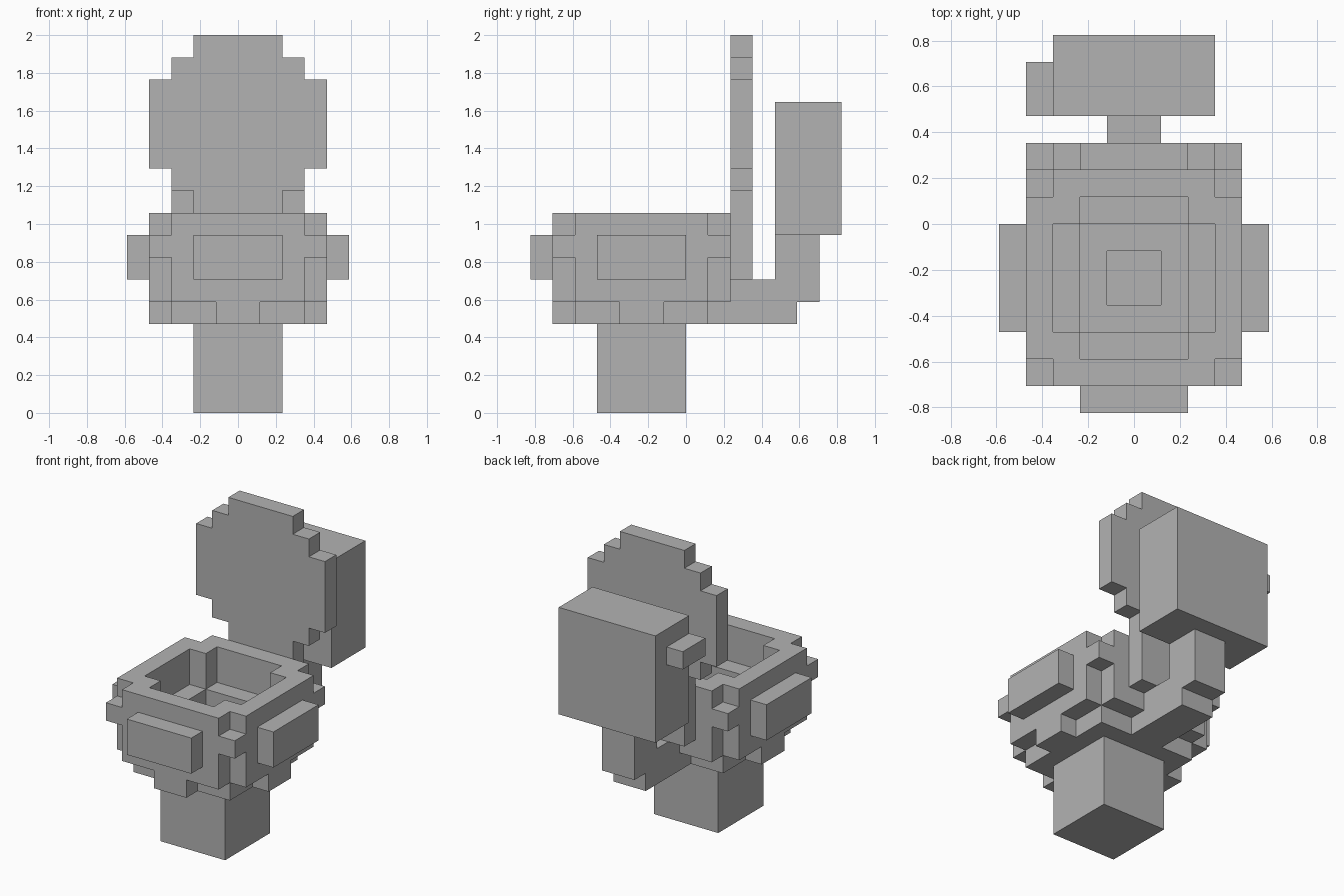
import bpy
import bmesh
from mathutils import Vector

UNIT = 2 / 17  # one block; the model is 17 blocks tall

cube = bpy.data.objects.get("Cube")
if cube:
    bpy.data.objects.remove(cube, do_unlink=True)

grey = bpy.data.materials.new("plain_grey")
grey.use_nodes = True
colour = (0.45, 0.45, 0.45, 1)
grey.diffuse_color = colour
grey.node_tree.nodes["Principled BSDF"].inputs["Base Color"].default_value = colour


def cells(x0, x1, y0, y1, z0, z1):
    """Blocks filling a box."""
    return {(x, y, z) for x in range(x0, x1)
            for y in range(y0, y1) for z in range(z0, z1)}


def build(name, blocks):
    """Skin a set of blocks with its outer faces only and merge flat areas."""
    bm = bmesh.new()
    verts = {}

    def vert(p):
        key = tuple(round(c) for c in p)
        if key not in verts:
            verts[key] = bm.verts.new(Vector(key) * UNIT)
        return verts[key]

    for block in sorted(blocks):
        for axis in range(3):
            for side in (0, 1):
                step = Vector((0, 0, 0))
                step[axis] = 1 if side else -1
                if tuple(int(c) for c in Vector(block) + step) in blocks:
                    continue
                u, v = Vector((0, 0, 0)), Vector((0, 0, 0))
                u[(axis + 1) % 3] = v[(axis + 2) % 3] = 1
                corner = Vector(block)
                corner[axis] += side
                loop = [corner, corner + u, corner + u + v, corner + v]
                if not side:
                    loop.reverse()
                bm.faces.new([vert(p) for p in loop])
    bmesh.ops.dissolve_limit(bm, angle_limit=0.01, verts=bm.verts[:],
                             edges=bm.edges[:])
    mesh = bpy.data.meshes.new(name)
    bm.to_mesh(mesh)
    bm.free()
    mesh.materials.append(grey)
    bpy.context.collection.objects.link(bpy.data.objects.new(name, mesh))


# Pedestal
build("pedestal", cells(-2, 2, -4, 0, 0, 4))

# Bowl: stepped outside with a rounded plan
bowl = cells(-3, 3, -6, 2, 5, 9) | cells(-4, 4, -5, 1, 5, 9)
bowl |= cells(-4, 4, -6, 2, 7, 8)
bowl |= cells(-3, 3, -5, 1, 4, 5)
bowl |= cells(-1, 1, -6, 2, 4, 5) | cells(-4, 4, -3, -1, 4, 5)
# Bulges on the sides and front
bowl |= cells(-5, 5, -4, 0, 6, 8) | cells(-2, 2, -7, 2, 6, 8)
# Hollow stepping down to the drain
bowl -= cells(-3, 3, -4, 0, 7, 9) | cells(-2, 2, -5, 1, 7, 9)
bowl -= cells(-2, 2, -4, 0, 6, 7) | cells(-1, 1, -3, -1, 5, 6)
build("bowl", bowl)

# Raised lid with stepped corners and its hinge strip
lid = cells(-2, 2, 2, 3, 6, 17)
lid |= cells(-3, 3, 2, 3, 10, 16) | cells(-4, 4, 2, 3, 11, 15)
build("lid", lid)

# Pipe from bowl to tank
build("pipe", cells(-1, 1, 2, 5, 4, 6) | cells(-1, 1, 4, 6, 5, 8))

# Tank and flush lever
build("tank", cells(-3, 3, 4, 7, 8, 14))
build("flush_lever", cells(-4, -3, 4, 6, 12, 13))
